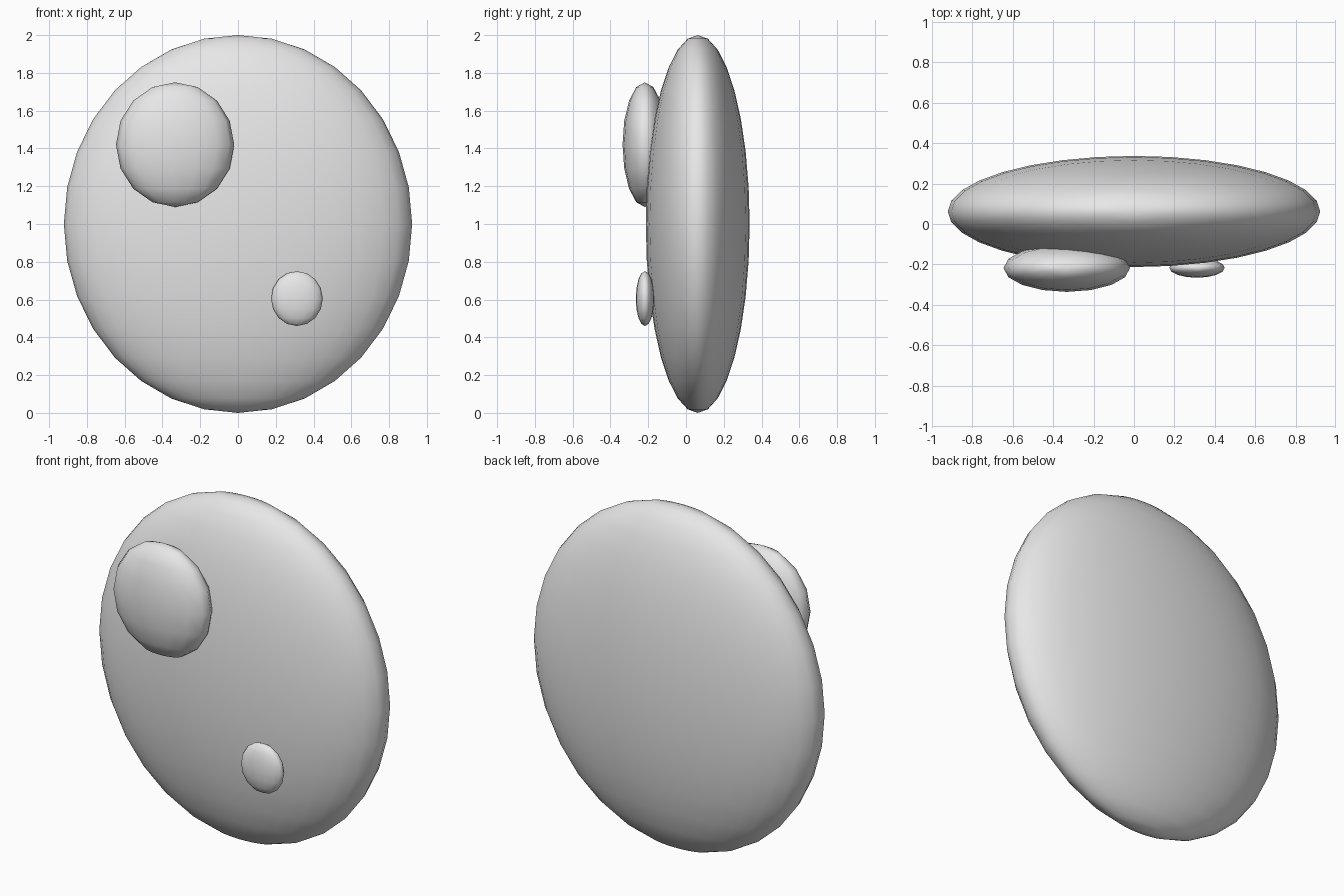
import bpy

if "Cube" in bpy.data.objects:
    bpy.data.objects.remove(bpy.data.objects["Cube"])

grey = bpy.data.materials.new("light_grey")
grey.diffuse_color = (0.8, 0.8, 0.8, 1)
grey.use_nodes = True
grey.node_tree.nodes["Principled BSDF"].inputs["Base Color"].default_value = grey.diffuse_color


def ellipsoid(name, centre, radii, segments):
    bpy.ops.mesh.primitive_uv_sphere_add(segments=segments, ring_count=segments // 2,
                                         radius=1, location=centre)
    ob = bpy.context.object
    ob.name = name
    ob.scale = radii
    bpy.ops.object.transform_apply(location=False, rotation=False, scale=True)
    bpy.ops.object.shade_smooth()
    ob.data.materials.append(grey)


# Flattened main disc
ellipsoid("body", (0, 0.062, 1.0), (0.922, 0.275, 1.0), 32)

# Two raised spots on the front face
ellipsoid("large_spot", (-0.333, -0.218, 1.42), (0.313, 0.118, 0.33), 16)
ellipsoid("small_spot", (0.312, -0.217, 0.605), (0.137, 0.049, 0.145), 16)
